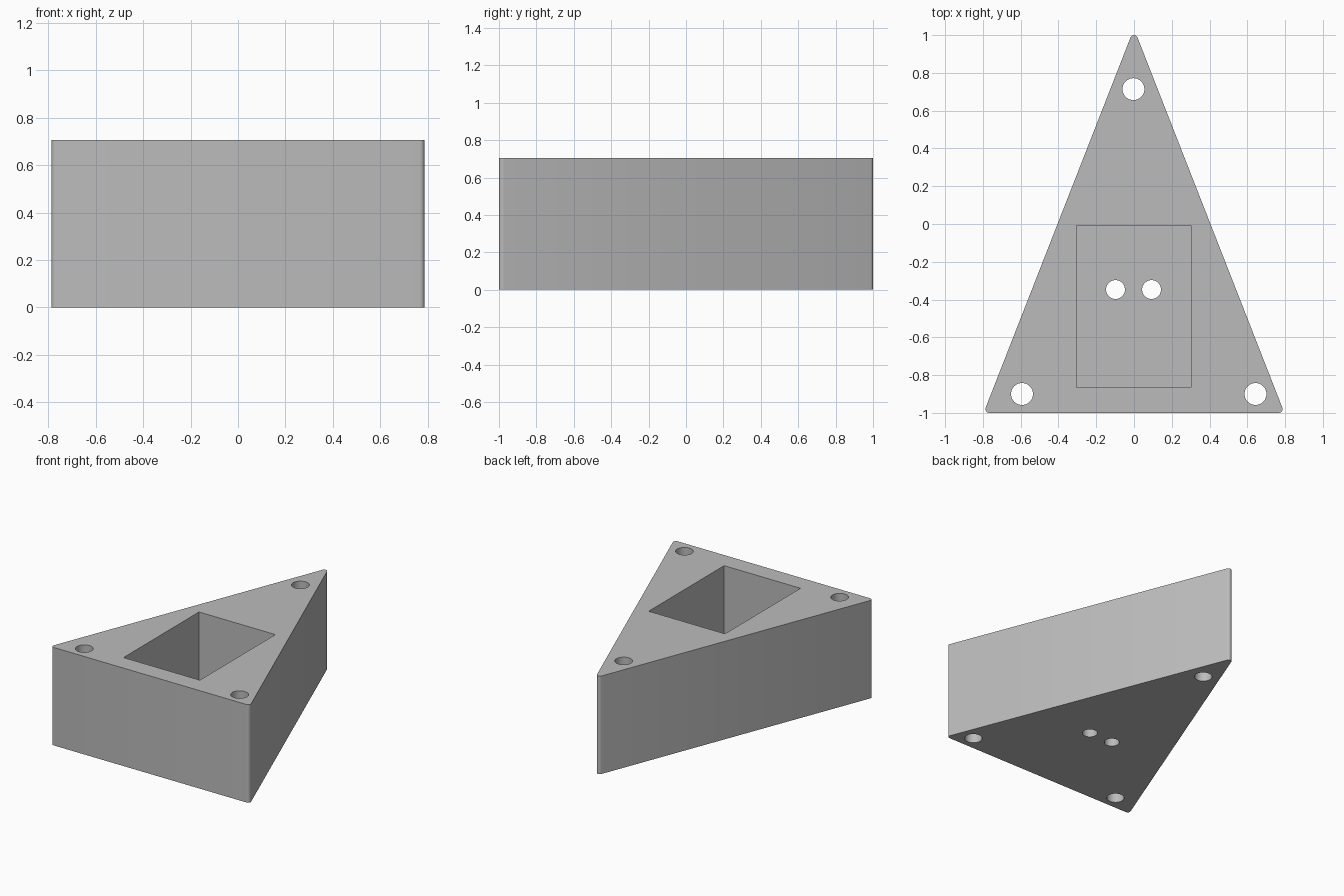
import bpy
import bmesh
from math import atan2, cos, sin, pi, tau

HEIGHT = 0.705
FLOOR = 0.1      # thickness left under the pocket
CORNER_R = 0.02

cube = bpy.data.objects.get("Cube")
if cube:
    bpy.data.objects.remove(cube)

grey = bpy.data.materials.new("plain_grey")
grey.use_nodes = True
colour = (0.5, 0.5, 0.5, 1)
grey.diffuse_color = colour
grey.node_tree.nodes["Principled BSDF"].inputs["Base Color"].default_value = colour


def prism(name, outline, z0, z1):
    """Extrude a counter-clockwise outline from z0 up to z1."""
    bm = bmesh.new()
    base = bm.faces.new([bm.verts.new((x, y, z0)) for x, y in outline])
    top = bmesh.ops.extrude_face_region(bm, geom=[base])["geom"]
    verts = [v for v in top if isinstance(v, bmesh.types.BMVert)]
    bmesh.ops.translate(bm, verts=verts, vec=(0, 0, z1 - z0))
    bmesh.ops.recalc_face_normals(bm, faces=bm.faces)
    mesh = bpy.data.meshes.new(name)
    bm.to_mesh(mesh)
    bm.free()
    mesh.materials.append(grey)
    obj = bpy.data.objects.new(name, mesh)
    bpy.context.collection.objects.link(obj)
    return obj


def circle(x, y, r, n=48):
    return [(x + r * cos(tau * i / n), y + r * sin(tau * i / n)) for i in range(n)]


def rounded(corners, r, steps=6):
    """Round each corner of a convex outline, given its arc centres."""
    points = []
    for i, (x, y) in enumerate(corners):
        px, py = corners[i - 1]
        nx, ny = corners[(i + 1) % len(corners)]
        start = atan2(y - py, x - px) - pi / 2
        sweep = (atan2(ny - y, nx - x) - pi / 2 - start) % tau
        for k in range(steps + 1):
            a = start + sweep * k / steps
            points.append((x + r * cos(a), y + r * sin(a)))
    return points


# Triangular block with slightly rounded upright edges
block = prism("triangular_block",
              rounded([(-0.767, -0.98), (0.767, -0.98), (0, 0.98)], CORNER_R), 0, HEIGHT)

# Deep rectangular pocket, open at the top
pocket = [(-0.305, -0.866), (0.303, -0.866), (0.303, -0.008), (-0.305, -0.008)]
cutters = [prism("pocket_cutter", pocket, FLOOR, HEIGHT + 0.1)]

# Corner holes through the full height
for x, y in [(-0.593, -0.9), (0.643, -0.9), (-0.003, 0.714)]:
    cutters.append(prism("corner_hole_cutter", circle(x, y, 0.058), -0.1, HEIGHT + 0.1))

# Two small holes through the pocket floor
for x in (-0.098, 0.093):
    cutters.append(prism("floor_hole_cutter", circle(x, -0.347, 0.05), -0.1, FLOOR + 0.1))

# Cut, apply and tidy up
bpy.context.view_layer.objects.active = block
for cutter in cutters:
    cut = block.modifiers.new("cut", "BOOLEAN")
    cut.operation = "DIFFERENCE"
    cut.solver = "EXACT"
    cut.object = cutter
    bpy.ops.object.modifier_apply(modifier=cut.name)
    bpy.data.objects.remove(cutter)

bpy.ops.object.select_all(action="DESELECT")
block.select_set(True)
bpy.ops.object.shade_smooth_by_angle(angle=pi / 6)
